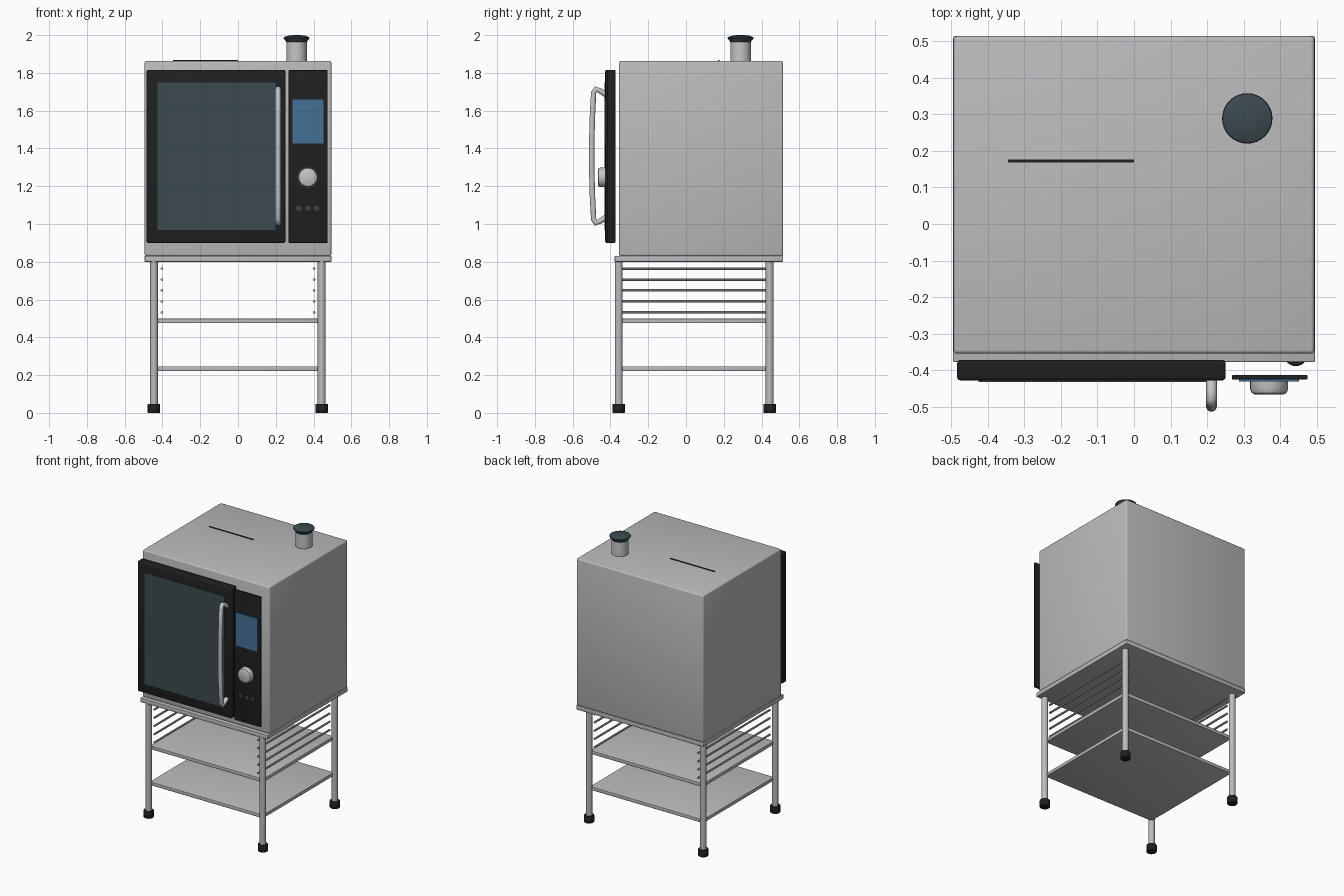
import bpy, bmesh, math
from mathutils import Matrix, Vector

if "Cube" in bpy.data.objects:
    bpy.data.objects.remove(bpy.data.objects["Cube"])


def mat(name, rgb):
    m = bpy.data.materials.new(name)
    m.diffuse_color = (*rgb, 1)
    m.use_nodes = True
    m.node_tree.nodes["Principled BSDF"].inputs["Base Color"].default_value = m.diffuse_color
    return m


STEEL = mat("brushed steel", (0.50, 0.50, 0.51))
BRIGHT = mat("polished steel", (0.56, 0.56, 0.56))
BLACK = mat("black enamel", (0.014, 0.014, 0.015))
GLASS = mat("dark glass", (0.045, 0.068, 0.078))
SCREEN = mat("blue screen", (0.06, 0.16, 0.30))
LED = mat("grey button", (0.045, 0.05, 0.055))


def finish(bm, name, material, smooth=True):
    bmesh.ops.recalc_face_normals(bm, faces=bm.faces)
    me = bpy.data.meshes.new(name)
    bm.to_mesh(me)
    bm.free()
    ob = bpy.data.objects.new(name, me)
    bpy.context.collection.objects.link(ob)
    me.materials.append(material)
    if smooth:
        bpy.ops.object.select_all(action='DESELECT')
        ob.select_set(True)
        bpy.context.view_layer.objects.active = ob
        bpy.ops.object.shade_smooth_by_angle(angle=math.radians(35))
    return ob


def box(name, x, y, z, material, bevel=0.0):
    """Box from (min, max) ranges, optionally with rounded edges."""
    bm = bmesh.new()
    size = [r[1] - r[0] for r in (x, y, z)]
    mid = [(r[0] + r[1]) / 2 for r in (x, y, z)]
    bmesh.ops.create_cube(bm, size=1, matrix=Matrix.Translation(mid) @ Matrix.Diagonal((*size, 1)))
    if bevel:
        bmesh.ops.bevel(bm, geom=bm.edges[:], offset=bevel, segments=3, profile=0.5, affect='EDGES')
    return finish(bm, name, material, bool(bevel))


def lathe(name, profile, origin, axis, material, sides=32):
    """Closed turned solid from (radius, distance along axis) points."""
    bm = bmesh.new()
    turn = Vector((0, 0, 1)).rotation_difference(Vector(axis)).to_matrix()
    rings = []
    for r, h in profile:
        rings.append([bm.verts.new(turn @ Vector((r * math.cos(a), r * math.sin(a), h)) + Vector(origin))
                      for a in (2 * math.pi * i / sides for i in range(sides))])
    for lo, hi in zip(rings, rings[1:]):
        for i in range(sides):
            j = (i + 1) % sides
            bm.faces.new((lo[i], lo[j], hi[j], hi[i]))
    bm.faces.new(rings[0])
    bm.faces.new(rings[-1])
    return finish(bm, name, material)


# Oven cabinet and stand top
box("cabinet", (-0.494, 0.494), (-0.355, 0.514), (0.83, 1.863), STEEL, 0.010)
box("stand_top", (-0.495, 0.495), (-0.378, 0.514), (0.80, 0.831), STEEL, 0.004)
box("top_vent_slot", (-0.345, 0.0), (0.169, 0.177), (1.858, 1.867), BLACK)

# Door with window
box("door", (-0.484, 0.251), (-0.428, -0.372), (0.90, 1.815), BLACK, 0.009)
box("door_window", (-0.426, 0.198), (-0.432, -0.424), (0.967, 1.75), GLASS)

# Bowed door handle
curve = bpy.data.curves.new("door_handle", 'CURVE')
curve.dimensions = '3D'
curve.bevel_depth = 0.015
curve.bevel_resolution = 3
curve.use_fill_caps = True
half = [(-0.425, 0.325), (-0.455, 0.345), (-0.478, 0.355), (-0.489, 0.335), (-0.496, 0.20), (-0.499, 0.07)]
path = half + [(y, -h) for y, h in reversed(half)]
spline = curve.splines.new('POLY')
spline.points.add(len(path) - 1)
for p, (y, h) in zip(spline.points, path):
    p.co = (0.212, y, 1.36 + h, 1)
    spline.use_smooth = True
handle = bpy.data.objects.new("door_handle", curve)
bpy.context.collection.objects.link(handle)
curve.materials.append(BRIGHT)

# Control panel, display, knob and buttons
box("control_panel", (0.268, 0.475), (-0.426, -0.413), (0.90, 1.815), BLACK, 0.003)
box("display_screen", (0.288, 0.452), (-0.431, -0.424), (1.427, 1.66), SCREEN)
lathe("knob_collar", [(0.057, 0), (0.057, 0.006)], (0.37, -0.424, 1.247), (0, -1, 0), LED)
lathe("control_knob", [(0.052, 0), (0.052, 0.024), (0.048, 0.034), (0.041, 0.038)],
      (0.37, -0.428, 1.247), (0, -1, 0), BRIGHT)
for i in range(3):
    lathe(f"button_{i + 1}", [(0.015, 0), (0.015, 0.005)],
          (0.322 + 0.047 * i, -0.424, 1.083), (0, -1, 0), LED, 20)

# Exhaust pipe and cap
lathe("exhaust_pipe", [(0.054, 0), (0.054, 0.11)], (0.31, 0.289, 1.855), (0, 0, 1), BRIGHT)
lathe("exhaust_cap", [(0.05, 0), (0.069, 0.026), (0.067, 0.031), (0.045, 0.039), (0.02, 0.042)],
      (0.31, 0.289, 1.958), (0, 0, 1), GLASS)

# Legs, feet and tray runners
Y_FRONT, Y_REAR = -0.356, 0.443
for side, x in (("left", -0.445), ("right", 0.443)):
    for end, y in (("front", Y_FRONT), ("rear", Y_REAR)):
        lathe(f"{end}_{side}_leg", [(0.021, 0), (0.021, 0.77)], (x, y, 0.035), (0, 0, 1), STEEL, 20)
        lathe(f"{end}_{side}_foot", [(0.031, 0), (0.033, 0.003), (0.033, 0.045), (0.031, 0.048)],
              (x, y, 0), (0, 0, 1), BLACK, 24)
    for i in range(5):
        lathe(f"{side}_tray_runner_{i + 1}", [(0.007, 0), (0.007, Y_REAR - Y_FRONT)],
              (math.copysign(0.403, x), Y_FRONT, 0.532 + 0.058 * i), (0, 1, 0), STEEL, 10)

# Shelves
for name, z in (("lower_shelf", 0.222), ("upper_shelf", 0.475)):
    box(name, (-0.44, 0.44), (Y_FRONT + 0.005, Y_REAR - 0.005), (z, z + 0.024), STEEL, 0.003)
